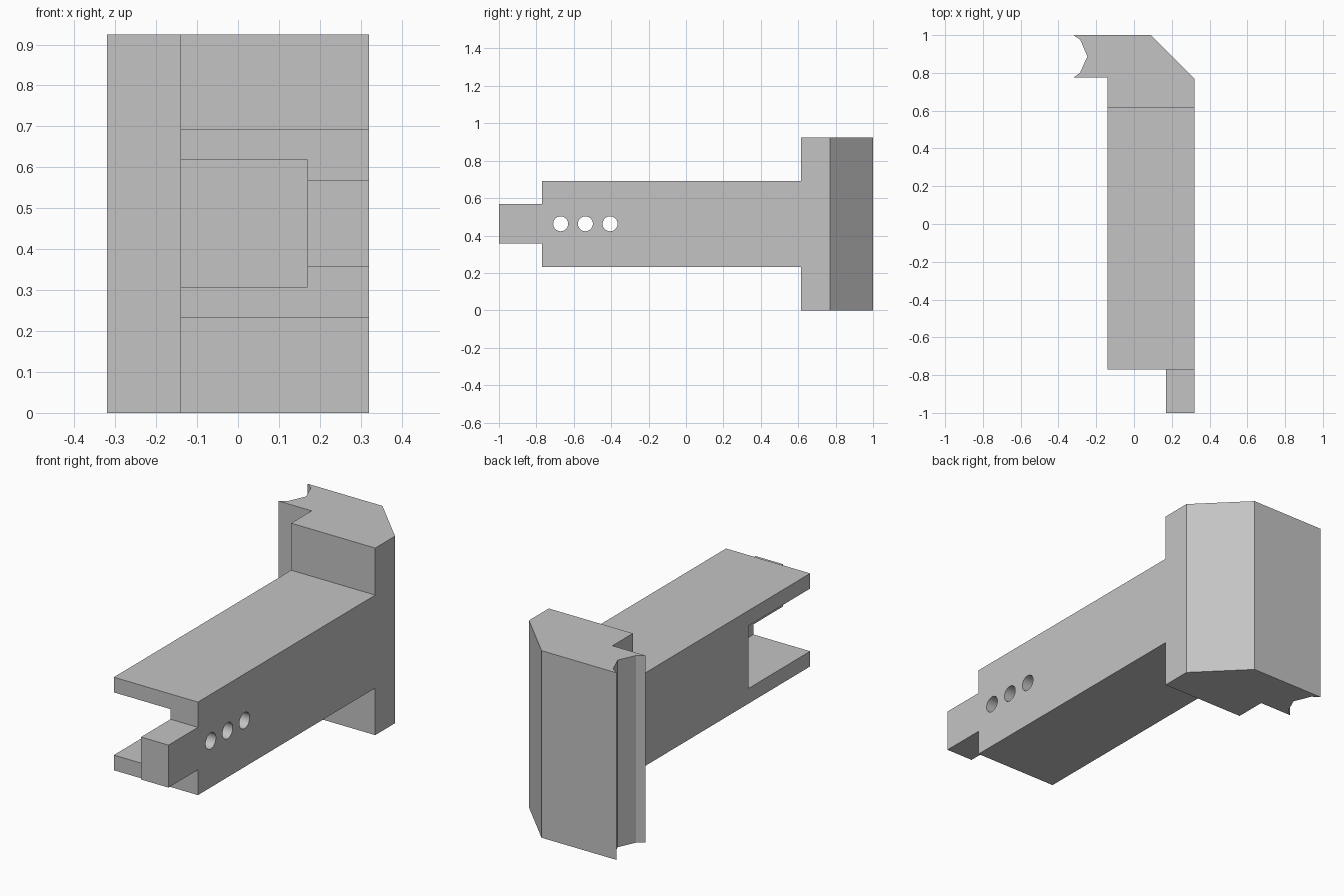
import bpy
import bmesh
import math
from mathutils import Vector

cube = bpy.data.objects.get("Cube")
if cube:
    bpy.data.objects.remove(cube, do_unlink=True)

grey = bpy.data.materials.new("plain_grey")
grey.use_nodes = True
colour = (0.55, 0.55, 0.55, 1)
grey.diffuse_color = colour
grey.node_tree.nodes["Principled BSDF"].inputs["Base Color"].default_value = colour


def prism(name, outline, axis, low, high):
    """Extrude an outline along x (outline in y, z) or along z (outline in x, y)."""
    place = (lambda a, b: (low, a, b)) if axis == "x" else (lambda a, b: (a, b, low))
    offset = Vector((high - low, 0, 0) if axis == "x" else (0, 0, high - low))
    bm = bmesh.new()
    face = bm.faces.new([bm.verts.new(place(a, b)) for a, b in outline])
    new = bmesh.ops.extrude_face_region(bm, geom=[face])["geom"]
    bmesh.ops.translate(bm, vec=offset, verts=[v for v in new if isinstance(v, bmesh.types.BMVert)])
    bmesh.ops.recalc_face_normals(bm, faces=bm.faces)
    mesh = bpy.data.meshes.new(name)
    bm.to_mesh(mesh)
    bm.free()
    mesh.materials.append(grey)
    obj = bpy.data.objects.new(name, mesh)
    bpy.context.collection.objects.link(obj)
    return obj


def combine(target, other, operation):
    """Apply a boolean and discard the second solid."""
    mod = target.modifiers.new(operation.lower(), "BOOLEAN")
    mod.operation = operation
    mod.solver = "EXACT"
    mod.object = other
    bpy.context.view_layer.objects.active = target
    bpy.ops.object.modifier_apply(modifier=mod.name)
    bpy.data.objects.remove(other, do_unlink=True)


height = 0.925
middle = height / 2
left, right, web = -0.14, 0.32, 0.17
tip, end, slot, shoulder = -1.0, -0.77, -0.29, 0.615
arm_half, slot_half, tongue_half = 0.23, 0.155, 0.105


def mirrored(half_outline):
    """Complete a (y, distance from mid height) outline by mirroring in z."""
    top = [(y, middle + d) for y, d in half_outline]
    return top + [(y, middle - d) for y, d in reversed(half_outline)]


# Tall head with a chamfered back corner and a notched side edge
body = prism("slotted_arm_bracket", [
    (-0.32, 1), (0.09, 1), (right, 0.77), (right, shoulder), (left, shoulder),
    (left, 0.775), (-0.32, 0.775), (-0.286, 0.8), (-0.247, 0.887), (-0.284, 0.975),
], "z", 0, height)

# Side wall running out into the narrow tongue
wall = prism("side_wall", mirrored([
    (shoulder, arm_half), (end, arm_half), (end, tongue_half), (tip, tongue_half),
]), "x", web, right)

# Forked beam: solid at the head, two flanges at the front
fork = prism("forked_beam", mirrored([
    (shoulder, arm_half), (end, arm_half), (end, slot_half), (slot, slot_half),
]), "x", left, web)

combine(wall, fork, "UNION")
combine(body, wall, "UNION")

# Three round holes through the side wall
for y in (-0.67, -0.538, -0.406):
    circle = [(y + 0.04 * math.cos(i * math.tau / 32), middle + 0.04 * math.sin(i * math.tau / 32))
              for i in range(32)]
    combine(body, prism("hole_cutter", circle, "x", web - 0.05, right + 0.05), "DIFFERENCE")

# Merge flat regions and keep hard edges sharp
bm = bmesh.new()
bm.from_mesh(body.data)
bmesh.ops.remove_doubles(bm, verts=bm.verts, dist=0.0001)
bmesh.ops.dissolve_limit(bm, angle_limit=math.radians(1), verts=bm.verts, edges=bm.edges)
bmesh.ops.recalc_face_normals(bm, faces=bm.faces)
bm.to_mesh(body.data)
bm.free()

bpy.ops.object.select_all(action="DESELECT")
body.select_set(True)
bpy.context.view_layer.objects.active = body
bpy.ops.object.shade_smooth_by_angle(angle=math.radians(20))
